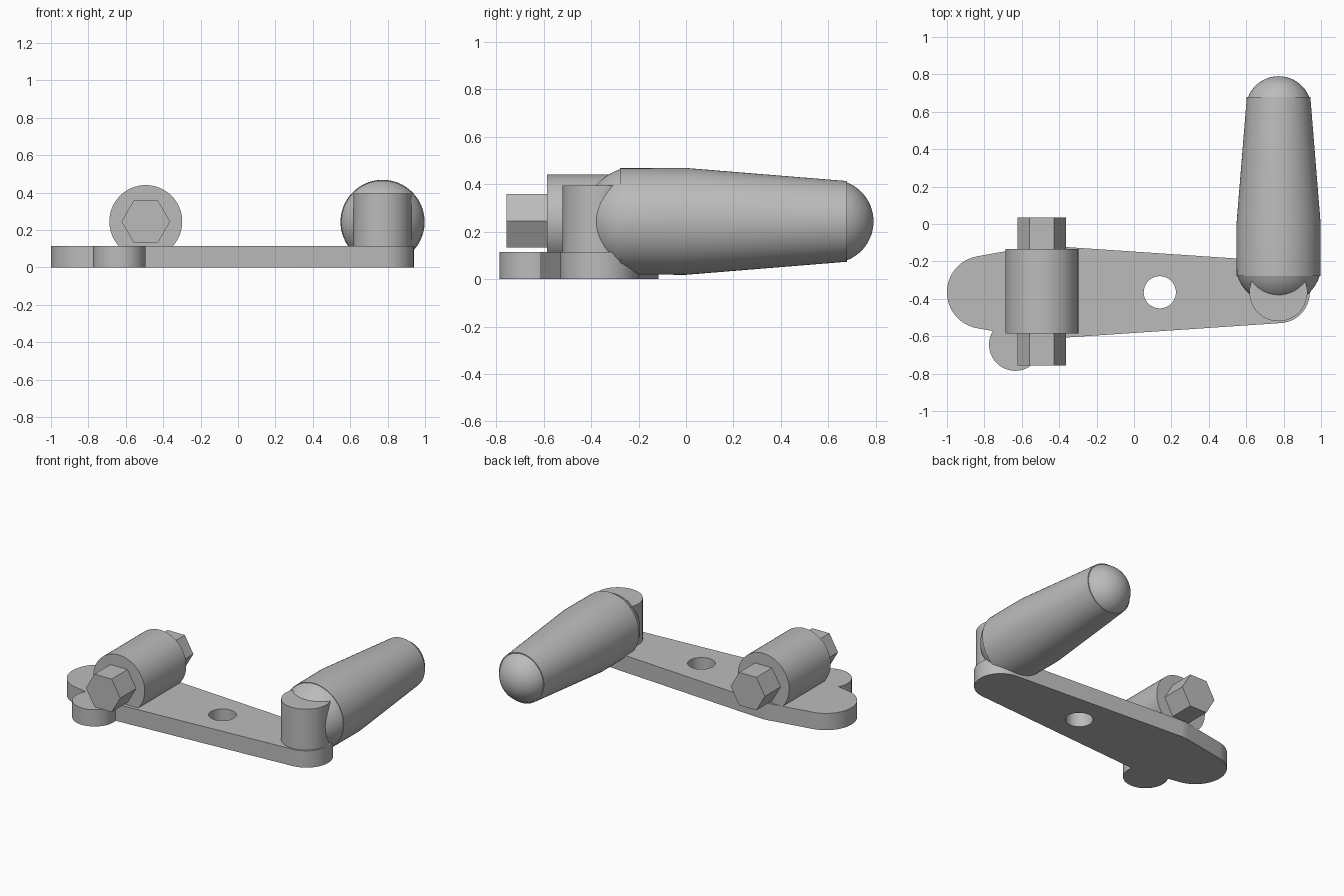
import bpy, bmesh
from math import acos, cos, sin, pi, sqrt, radians
from mathutils import Matrix, Vector

cube = bpy.data.objects.get("Cube")
if cube:
    bpy.data.objects.remove(cube, do_unlink=True)

grey = bpy.data.materials.new("plain grey")
grey.use_nodes = True
colour = (0.5, 0.5, 0.5, 1)
grey.diffuse_color = colour
grey.node_tree.nodes["Principled BSDF"].inputs["Base Color"].default_value = colour

PLATE_TOP = 0.115
ARM_Y = -0.365
HUB = Vector((-0.493, 0, 0.245))
GRIP = Vector((0.773, 0, 0.243))


def finish(bm, name):
    bmesh.ops.recalc_face_normals(bm, faces=bm.faces)
    mesh = bpy.data.meshes.new(name)
    bm.to_mesh(mesh)
    bm.free()
    mesh.materials.append(grey)
    ob = bpy.data.objects.new(name, mesh)
    bpy.context.collection.objects.link(ob)
    return ob


def smooth(ob):
    bpy.ops.object.select_all(action="DESELECT")
    ob.select_set(True)
    bpy.context.view_layer.objects.active = ob
    bpy.ops.object.shade_smooth_by_angle(angle=radians(30))


def cylinder(name, x, y, r, z0, z1, sides=64):
    bm = bmesh.new()
    bmesh.ops.create_cone(bm, cap_ends=True, segments=sides, radius1=r, radius2=r,
                          depth=z1 - z0,
                          matrix=Matrix.Translation((x, y, (z0 + z1) / 2)))
    return finish(bm, name)


def turned(name, profile, axis, sides=64):
    """Lathe (y, radius) points around a line along y; vertices start at +x."""
    bm = bmesh.new()
    rings = []
    for y, r in profile:
        if r < 1e-5:
            rings.append([bm.verts.new((axis.x, y, axis.z))])
        else:
            rings.append([bm.verts.new((axis.x + r * cos(2 * pi * i / sides), y,
                                        axis.z + r * sin(2 * pi * i / sides)))
                          for i in range(sides)])
    for a, b in zip(rings, rings[1:]):
        for i in range(sides):
            j = (i + 1) % sides
            corners = [a[i % len(a)], a[j % len(a)], b[j % len(b)], b[i % len(b)]]
            bm.faces.new(list(dict.fromkeys(corners)))
    for ring in (rings[0], rings[-1]):
        if len(ring) > 2:
            bm.faces.new(ring)
    return finish(bm, name)


def cap(y, r, height, steps=12):
    """Profile of a spherical cap, from its rim at y to its tip."""
    big = (r * r + height * height) / (2 * abs(height))
    sign = 1 if height > 0 else -1
    centre = y + height - sign * big
    sweep = acos((big - abs(height)) / big)
    return [(centre + sign * big * cos(sweep * (1 - k / steps)),
             big * sin(sweep * (1 - k / steps))) for k in range(steps + 1)]


def combine(ob, other, operation):
    mod = ob.modifiers.new(operation.lower(), "BOOLEAN")
    mod.object, mod.operation, mod.solver = other, operation, "EXACT"
    bpy.ops.object.select_all(action="DESELECT")
    ob.select_set(True)
    bpy.context.view_layer.objects.active = ob
    bpy.ops.object.modifier_apply(modifier=mod.name)
    bpy.data.objects.remove(other, do_unlink=True)


# Crank arm: three circles joined by tangent lines
xl, rl = -0.805, 0.195
xm, rm = HUB.x, 0.25
xr, rr = 0.775, 0.165
a1 = acos((rl - rm) / (xm - xl))
a2 = acos((rm - rr) / (xr - xm))
outline = []
for x, r, start, end, steps in ((xr, rr, -a2, a2, 32), (xm, rm, a2, a1, 6),
                                (xl, rl, a1, 2 * pi - a1, 32),
                                (xm, rm, -a1, -a2, 6)):
    for k in range(steps + 1):
        a = start + (end - start) * k / steps
        outline.append((x + r * cos(a), ARM_Y + r * sin(a), 0))
bm = bmesh.new()
base = bm.faces.new([bm.verts.new(p) for p in outline])
bmesh.ops.remove_doubles(bm, verts=bm.verts, dist=1e-4)
side = bmesh.ops.extrude_face_region(bm, geom=bm.faces[:], use_keep_orig=True)
top = [v for v in side["geom"] if isinstance(v, bmesh.types.BMVert)]
bmesh.ops.translate(bm, verts=top, vec=(0, 0, PLATE_TOP))
arm = finish(bm, "crank_arm")

# Side lobe and pivot hole
combine(arm, cylinder("lobe", -0.635, -0.645, 0.14, 0, PLATE_TOP), "UNION")
combine(arm, cylinder("hole_cutter", 0.138, ARM_Y, 0.086, -0.1, 0.3), "DIFFERENCE")
smooth(arm)

# Hub barrel with a hexagonal shaft showing at both ends
smooth(turned("hub_barrel", [(-0.585, 0.195), (-0.135, 0.195)], HUB))
for name, y0, y1 in (("front_hex_shaft", -0.757, -0.58), ("back_hex_shaft", -0.14, 0.035)):
    turned(name, [(y0, 0.13), (y1, 0.13)], HUB, sides=6)

# Handle post
smooth(cylinder("handle_post", 0.772, ARM_Y, 0.155, 0.05, 0.395))

# Tapered grip with a shallow dome at each end
body = [(-0.278, 0.224), (0, 0.225), (0.678, 0.17)]
profile = cap(-0.278, 0.22, -0.158)[::-1] + body + cap(0.678, 0.164, 0.112)
smooth(turned("handle_grip", profile, GRIP))
